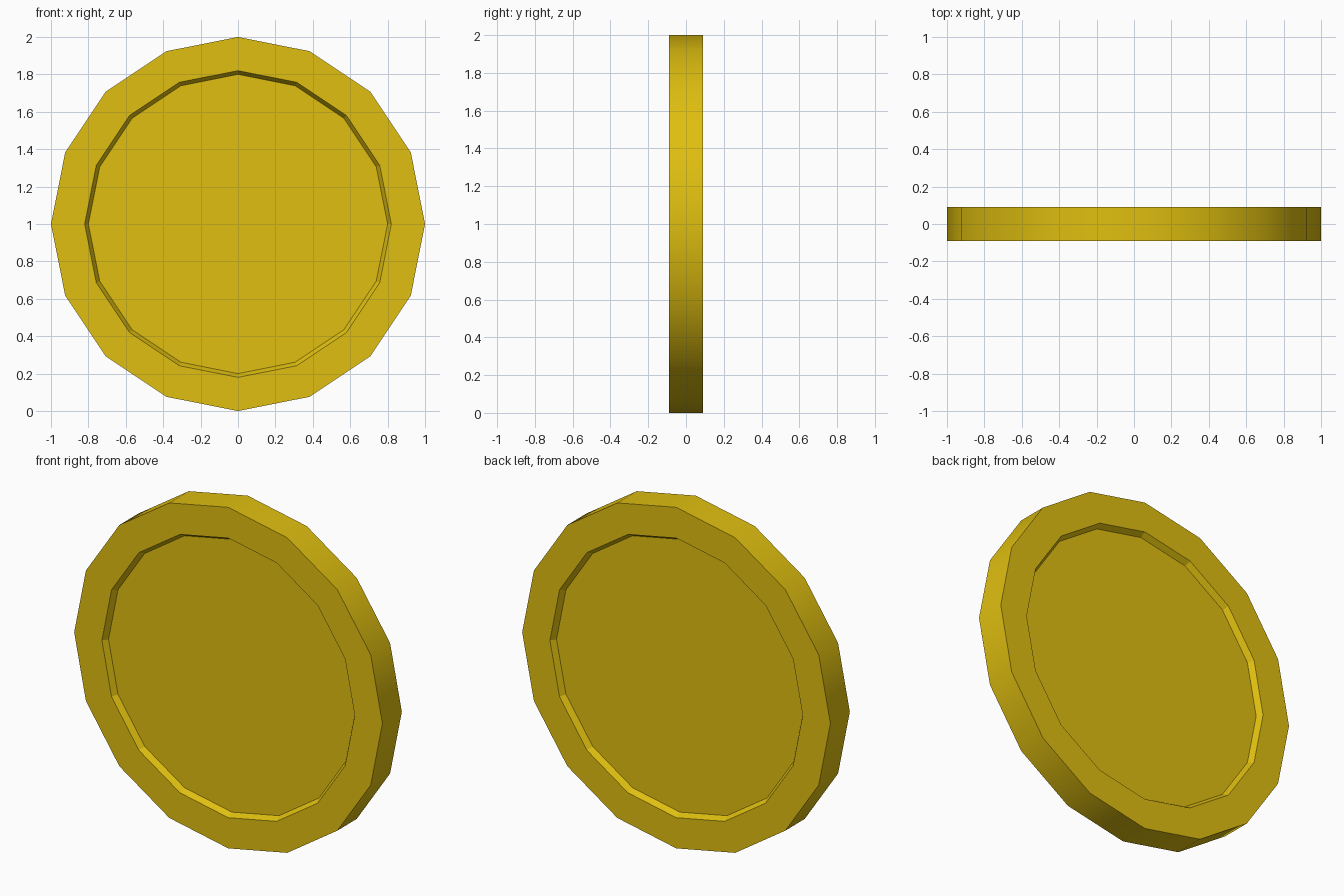
import bpy, bmesh, math

if "Cube" in bpy.data.objects:
    bpy.data.objects.remove(bpy.data.objects["Cube"])

SIDES = 16
# (radius, y) rings running from the front recess, around the rim, to the back recess
PROFILE = [(0.80, -0.057), (0.82, -0.09), (1.0, -0.09),
           (1.0, 0.09), (0.82, 0.09), (0.80, 0.057)]

gold = bpy.data.materials.new("gold")
gold.diffuse_color = (0.74, 0.52, 0.005, 1.0)
gold.use_nodes = True
gold.node_tree.nodes["Principled BSDF"].inputs["Base Color"].default_value = gold.diffuse_color

bm = bmesh.new()


def ring(radius, y):
    return [bm.verts.new((radius * math.cos(2 * math.pi * i / SIDES), y,
                          1 + radius * math.sin(2 * math.pi * i / SIDES)))
            for i in range(SIDES)]


rings = [ring(r, y) for r, y in PROFILE]

# recess walls, raised borders and outer edge
for k in range(len(rings) - 1):
    a, b = rings[k], rings[k + 1]
    for i in range(SIDES):
        j = (i + 1) % SIDES
        f = bm.faces.new((a[i], a[j], b[j], b[i]))
        f.smooth = (k == 2)  # only the outer edge is smooth

# recessed discs on both sides
bm.faces.new(rings[0])
bm.faces.new(rings[-1])
bmesh.ops.recalc_face_normals(bm, faces=bm.faces[:])

# keep the corners between border and outer edge sharp
for e in bm.edges:
    if len(e.link_faces) == 2 and e.calc_face_angle() > math.radians(30):
        e.smooth = False

mesh = bpy.data.meshes.new("coin")
bm.to_mesh(mesh)
bm.free()
mesh.materials.append(gold)
coin = bpy.data.objects.new("coin", mesh)
bpy.context.collection.objects.link(coin)
